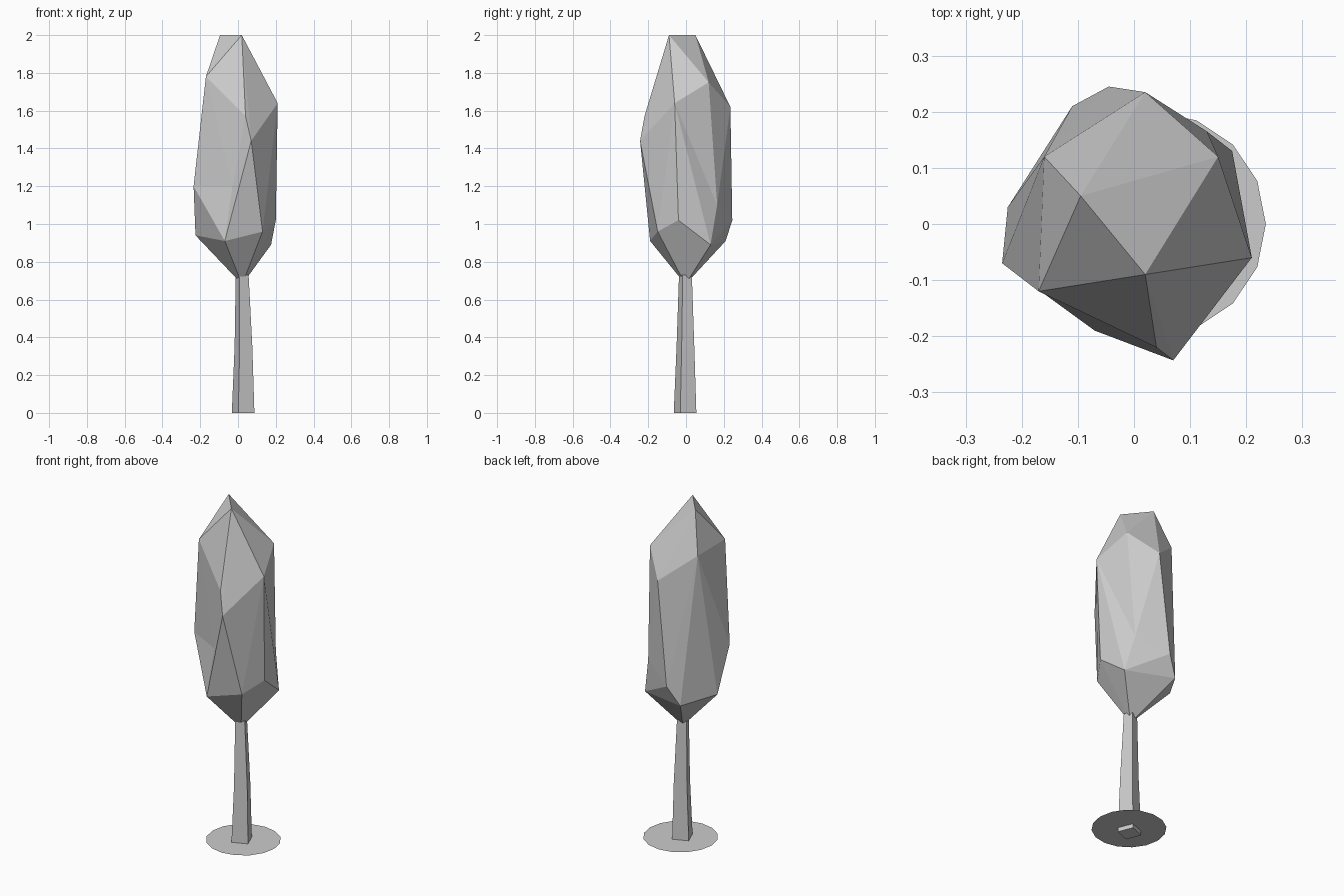
import bpy, bmesh, math
from mathutils import Vector

if "Cube" in bpy.data.objects:
    bpy.data.objects.remove(bpy.data.objects["Cube"])


def finish(bm, name):
    bmesh.ops.recalc_face_normals(bm, faces=bm.faces[:])
    mesh = bpy.data.meshes.new(name)
    bm.to_mesh(mesh)
    bm.free()
    obj = bpy.data.objects.new(name, mesh)
    bpy.context.collection.objects.link(obj)
    return obj


# Crown: faceted hull over a few corner points
corners = [
    (0.02, -0.09, 2.0), (-0.095, 0.05, 2.0),
    (-0.17, -0.12, 1.78), (-0.16, 0.12, 1.77), (0.15, 0.12, 1.75),
    (0.21, -0.06, 1.64), (0.02, 0.235, 1.62), (0.04, -0.22, 1.57),
    (0.07, -0.243, 1.44), (-0.235, -0.07, 1.2),
    (0.2, -0.04, 1.02), (-0.045, 0.245, 1.02), (0.13, -0.15, 0.96),
    (-0.225, 0.03, 0.94), (-0.07, -0.19, 0.91), (-0.11, 0.21, 0.91),
    (0.175, 0.13, 0.89), (0.022, -0.003, 0.68),
]
# Dented corners: pushed out while the hull is made, then set back
dents = [(-0.03, -0.18, 1.2), (0.13, 0.165, 1.1)]
bm = bmesh.new()
for p in corners:
    bm.verts.new(p)
dented = []
for p in dents:
    out = Vector((p[0] * 1.25, p[1] * 1.25, p[2]))
    dented.append((bm.verts.new(out), p))
bmesh.ops.convex_hull(bm, input=bm.verts[:])
for v, p in dented:
    if v.is_valid:
        v.co = p
loose = [v for v in bm.verts if not v.link_faces]
bmesh.ops.delete(bm, geom=loose, context='VERTS')
finish(bm, "crown")

# Trunk: four-sided, slightly bent and tapered
bm = bmesh.new()
rings = []
for cx, cy, z, r in [(0.027, -0.005, 0, 0.065), (0.029, -0.003, 0.35, 0.051),
                     (0.022, -0.003, 0.73, 0.037)]:
    ring = []
    for i in range(4):
        a = math.radians(-23 + 90 * i)
        ring.append(bm.verts.new((cx + r * math.cos(a), cy + r * math.sin(a), z)))
    rings.append(ring)
for lo, hi in zip(rings, rings[1:]):
    for i in range(4):
        j = (i + 1) % 4
        bm.faces.new((lo[i], lo[j], hi[j], hi[i]))
bm.faces.new(rings[0][::-1])
bm.faces.new(rings[-1])
finish(bm, "trunk")

# Flat ground disc around the foot
bpy.ops.mesh.primitive_circle_add(vertices=16, radius=0.2, fill_type='NGON',
                                  location=(0.035, 0, 0.025))
bpy.context.object.name = "base_disc"
